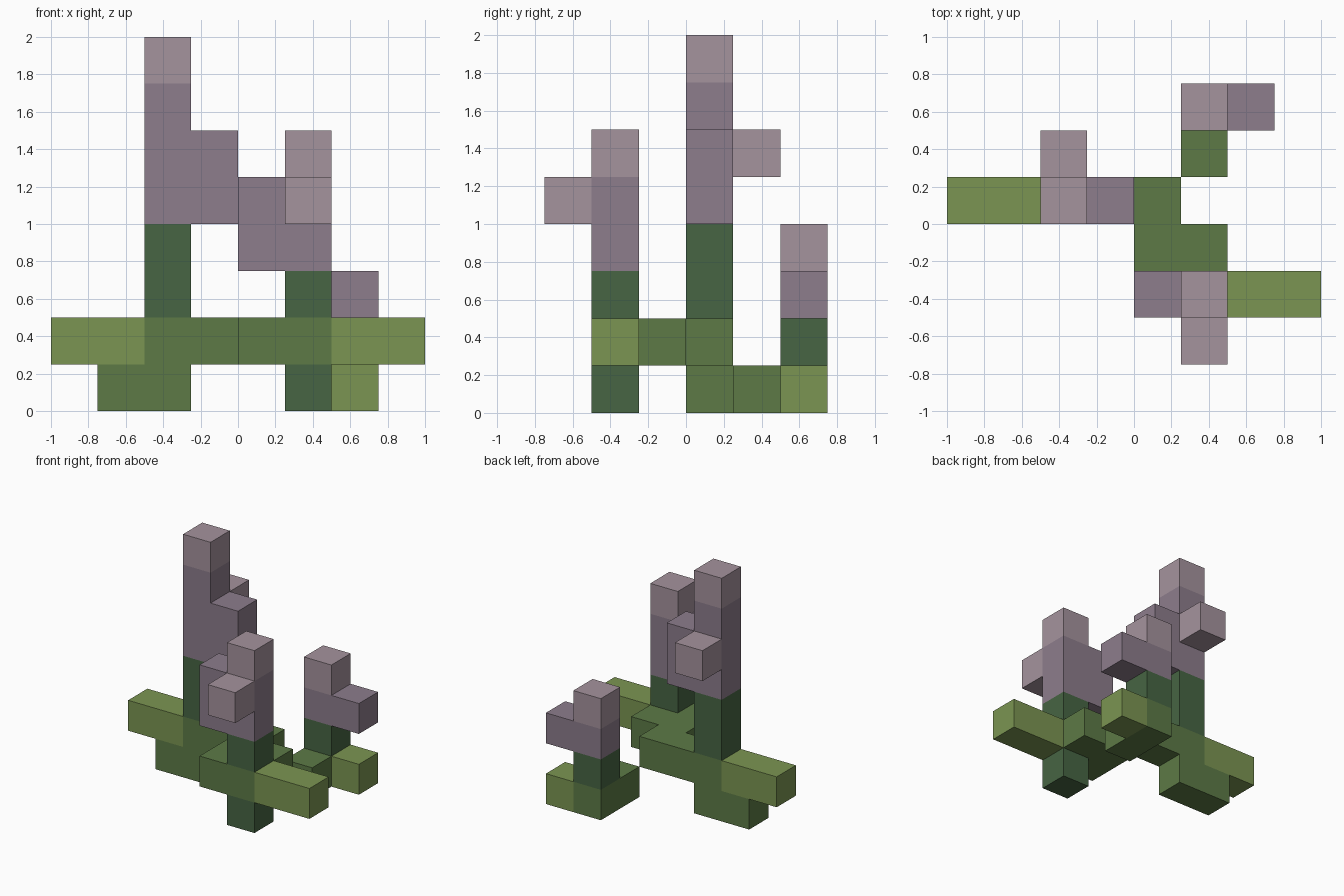
import bpy, bmesh
from mathutils import Vector

if "Cube" in bpy.data.objects:
    bpy.data.objects.remove(bpy.data.objects["Cube"])

U = 0.25  # edge of one cube

# Each part: linear colour and runs of cubes (x, y, z cell, then size in cells)
PARTS = {
    "branch_tips": ((0.198, 0.301, 0.084), [
        (-4, 0, 1, 2, 1, 1),     # left arm
        (2, -2, 1, 2, 1, 1),     # right arm
        (2, 2, 0, 1, 1, 1),      # back foot
    ]),
    "branches": ((0.109, 0.195, 0.061), [
        (-3, 0, 0, 2, 1, 1),     # left foot
        (-2, 0, 1, 3, 1, 1),     # bar under the tower
        (0, -1, 1, 2, 1, 1),     # link between the bars
        (0, -2, 1, 2, 1, 1),     # front bar
        (1, 1, 0, 1, 2, 1),      # back base
    ]),
    "stems": ((0.063, 0.130, 0.056), [
        (-2, 0, 2, 1, 1, 2),     # tower stem
        (1, -2, 0, 1, 1, 1),     # front foot
        (1, -2, 2, 1, 1, 1),     # front stem
        (1, 2, 1, 1, 1, 1),      # back stem
    ]),
    "blossoms": ((0.266, 0.205, 0.262), [
        (-2, 0, 4, 1, 1, 3),     # tower
        (-1, 0, 4, 1, 1, 2),     # tower shoulder
        (0, -2, 3, 2, 1, 2),     # front cluster
        (1, 2, 2, 2, 1, 1),      # back cluster
    ]),
    "blossom_tips": ((0.376, 0.292, 0.337), [
        (-2, 0, 7, 1, 1, 1),     # tower top
        (-2, 1, 5, 1, 1, 1),     # tower bud
        (1, -2, 5, 1, 1, 1),     # front top
        (1, -3, 4, 1, 1, 1),     # front bud
        (1, 2, 3, 1, 1, 1),      # back top
    ]),
}


def cells(runs):
    return {(x + i, y + j, z + k)
            for x, y, z, w, d, h in runs
            for i in range(w) for j in range(d) for k in range(h)}


def build(name, colour, own, filled):
    """Skin the cubes of one part, leaving out faces covered by any cube."""
    bm = bmesh.new()
    for cell in sorted(own):
        for axis in range(3):
            for side in (-1, 1):
                n = Vector((0, 0, 0))
                n[axis] = side
                if tuple(int(c + s) for c, s in zip(cell, n)) in filled:
                    continue
                a, b = Vector((0, 0, 0)), Vector((0, 0, 0))
                a[(axis + 1) % 3] = 0.5
                b[(axis + 2) % 3] = 0.5 * side
                mid = Vector(cell) + Vector((0.5, 0.5, 0.5)) + n * 0.5
                quad = (mid - a - b, mid + a - b, mid + a + b, mid - a + b)
                bm.faces.new([bm.verts.new(p * U) for p in quad])
    bmesh.ops.remove_doubles(bm, verts=bm.verts, dist=1e-4)
    mesh = bpy.data.meshes.new(name)
    bm.to_mesh(mesh)
    bm.free()
    mat = bpy.data.materials.new(name + "_colour")
    mat.diffuse_color = (*colour, 1)
    mat.use_nodes = True
    mat.node_tree.nodes["Principled BSDF"].inputs["Base Color"].default_value = mat.diffuse_color
    mesh.materials.append(mat)
    bpy.context.collection.objects.link(bpy.data.objects.new(name, mesh))


filled = set().union(*(cells(runs) for _, runs in PARTS.values()))
for name, (colour, runs) in PARTS.items():
    build(name, colour, cells(runs), filled)
